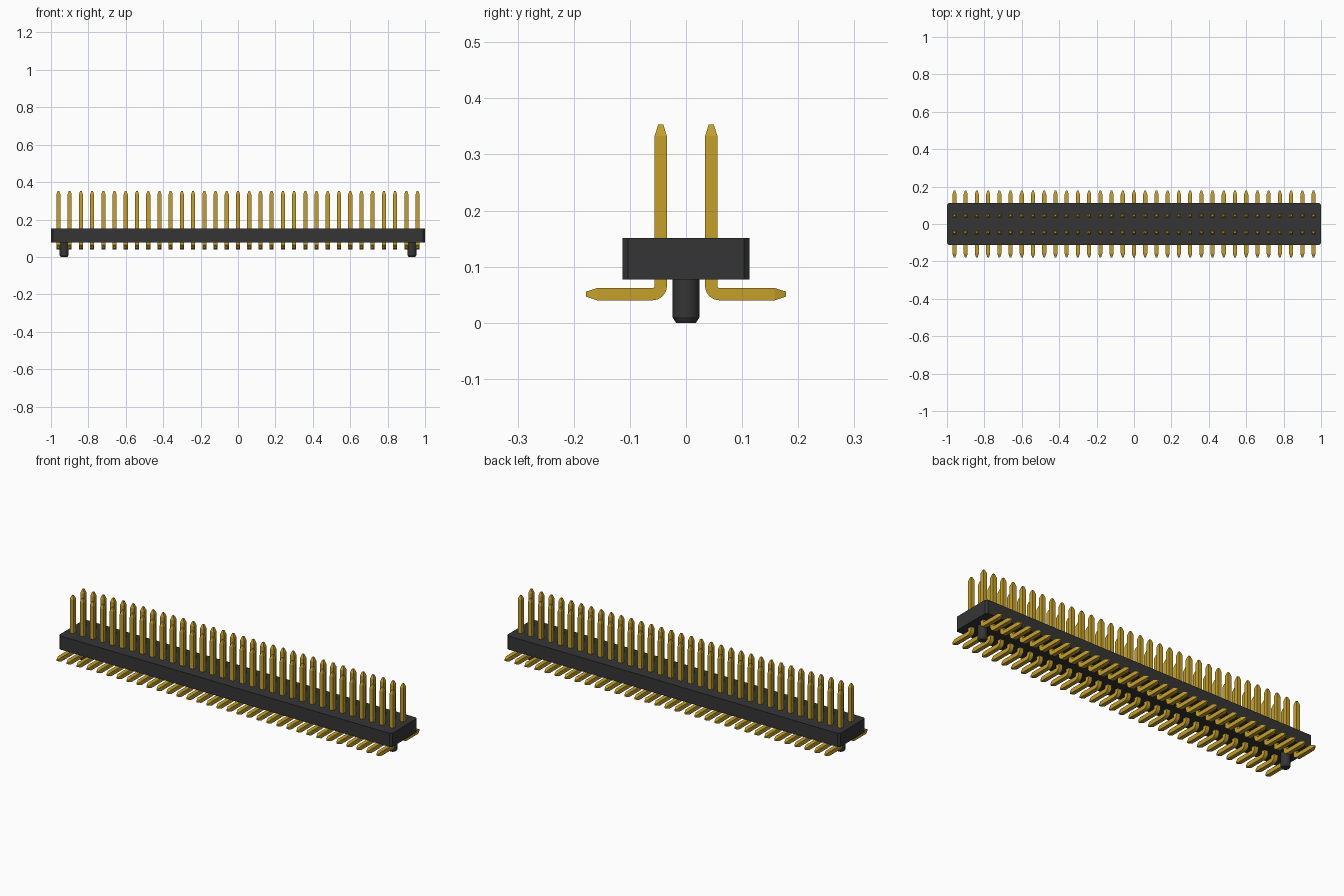
import bpy, bmesh, math

if "Cube" in bpy.data.objects:
    bpy.data.objects.remove(bpy.data.objects["Cube"], do_unlink=True)

PITCH, COLUMNS = 0.06, 33
ROW_Y, HALF, TIP = 0.045, 0.011, 0.0045   # pin row, pin half width, tip half width


def material(name, rgb, roughness, metallic=0.0):
    m = bpy.data.materials.new(name)
    m.use_nodes = True
    m.diffuse_color = (*rgb, 1)
    bsdf = m.node_tree.nodes["Principled BSDF"]
    bsdf.inputs["Base Color"].default_value = (*rgb, 1)
    bsdf.inputs["Roughness"].default_value = roughness
    return m


gold = material("gold metal", (0.56, 0.355, 0.02), 0.4)
black = material("black plastic", (0.036, 0.036, 0.036), 0.6)


def finish(name, bm, mat, location=(0, 0, 0), smooth_angle=None):
    bmesh.ops.recalc_face_normals(bm, faces=bm.faces)
    mesh = bpy.data.meshes.new(name)
    bm.to_mesh(mesh)
    bm.free()
    mesh.materials.append(mat)
    if smooth_angle:
        for p in mesh.polygons:
            p.use_smooth = True
        mesh.set_sharp_from_angle(angle=math.radians(smooth_angle))
    ob = bpy.data.objects.new(name, mesh)
    ob.location = location
    bpy.context.collection.objects.link(ob)
    return ob


def loft(bm, rings):
    """Skin a list of vertex loops and cap both ends."""
    rings = [[bm.verts.new(co) for co in ring] for ring in rings]
    n = len(rings[0])
    for a, b in zip(rings, rings[1:]):
        for i in range(n):
            j = (i + 1) % n
            bm.faces.new((a[i], a[j], b[j], b[i]))
    bm.faces.new(rings[0])
    bm.faces.new(rings[-1])


# Insulating body with chamfered upright corners
bm = bmesh.new()
X, Y, C = 1.0, 0.113, 0.01
outline = [(X, Y - C), (X - C, Y), (C - X, Y), (-X, Y - C),
           (-X, C - Y), (C - X, -Y), (X - C, -Y), (X, C - Y)]
loft(bm, [[(x, y, z) for x, y in outline] for z in (0.077, 0.151)])
finish("body", bm, black)

# Bent square pin: pointed top, rounded bend, pointed foot
bend_r = 0.015
bend_y, bend_z = -ROW_Y - bend_r, 0.051 + bend_r
path = [(-ROW_Y, 0.353, 0, TIP), (-ROW_Y, 0.333, 0, HALF)]   # y, z, turn, half width
for i in range(9):
    t = math.pi / 2 * i / 8
    path.append((bend_y + bend_r * math.cos(t), bend_z - bend_r * math.sin(t), t, HALF))
path += [(-0.158, 0.051, math.pi / 2, HALF), (-0.178, 0.051, math.pi / 2, TIP)]

bm = bmesh.new()
loft(bm, [[(sx * h, y + s * h * math.cos(t), z - s * h * math.sin(t))
           for sx, s in ((-1, -1), (1, -1), (1, 1), (-1, 1))]
          for y, z, t, h in path])
pins = finish("pins", bm, gold, (-PITCH * (COLUMNS - 1) / 2, 0, 0), 15)

# Second row by mirroring, then repeat along the body
mirror = pins.modifiers.new("both rows", 'MIRROR')
mirror.use_axis = (False, True, False)
array = pins.modifiers.new("columns", 'ARRAY')
array.count = COLUMNS
array.use_relative_offset = False
array.use_constant_offset = True
array.constant_offset_displace = (PITCH, 0, 0)

# Locating pegs with chamfered ends
for name, x in (("left_peg", 0.93), ("right_peg", -0.93)):
    bm = bmesh.new()
    loft(bm, [[(r * math.cos(a), r * math.sin(a), z)
               for a in (math.tau * i / 32 for i in range(32))]
              for r, z in ((0.018, 0), (0.024, 0.01), (0.024, 0.08))])
    finish(name, bm, black, (x, 0, 0), 25)
